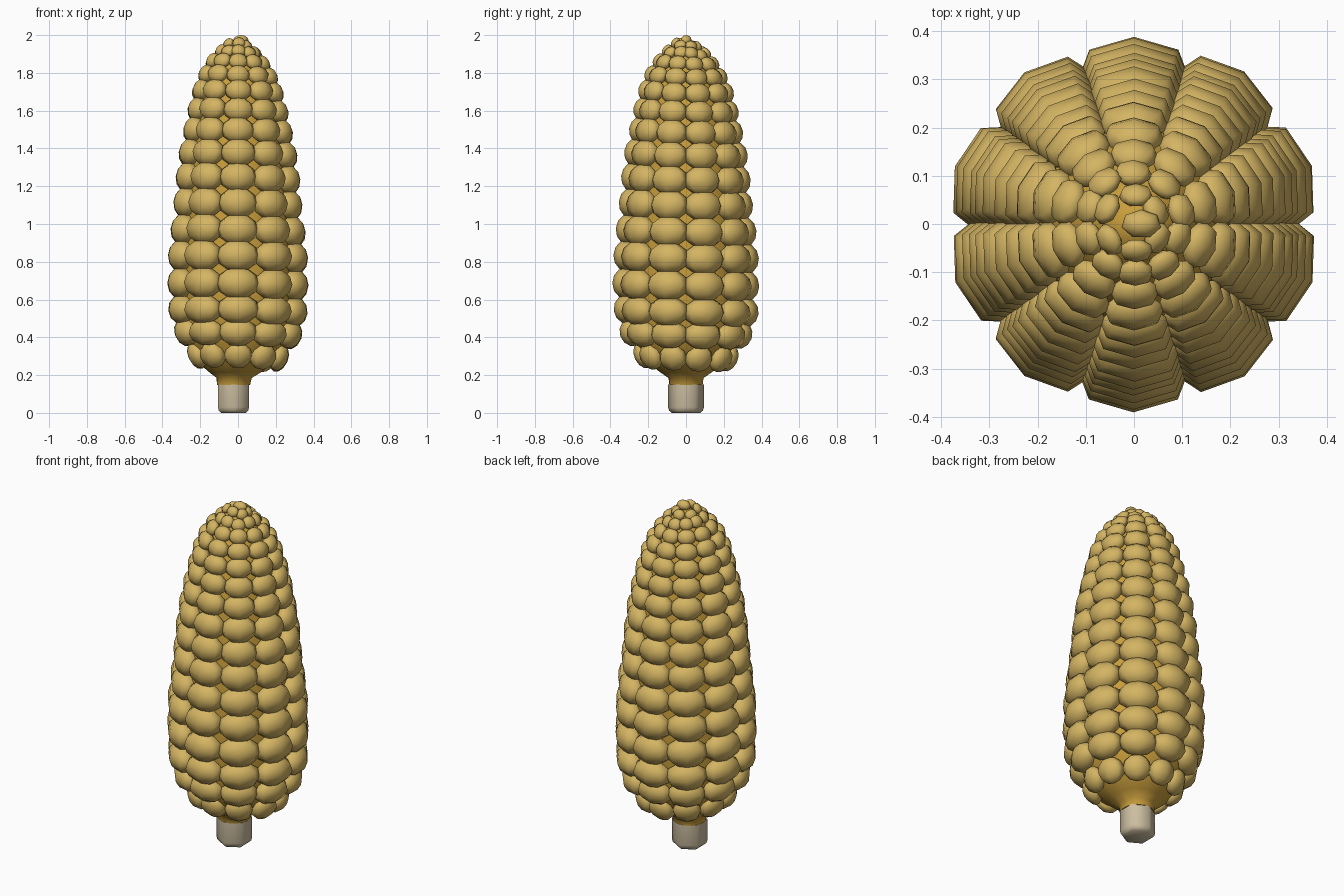
import bpy, bmesh, math, random
from mathutils import Matrix, Vector

if "Cube" in bpy.data.objects:
    bpy.data.objects.remove(bpy.data.objects["Cube"])

random.seed(4)


def material(name, rgb):
    m = bpy.data.materials.new(name)
    m.diffuse_color = (*rgb, 1)
    m.use_nodes = True
    m.node_tree.nodes["Principled BSDF"].inputs["Base Color"].default_value = m.diffuse_color
    return m


KERNEL = material("pale kernel yellow", (0.66, 0.46, 0.125))
CORE = material("golden core", (0.58, 0.34, 0.045))
STALK = material("cream stalk", (0.60, 0.51, 0.35))


def lathe(bm, profile, sides, phase=0.0, matrix=Matrix()):
    """Spin (radius, height, x offset) points, listed bottom to top."""
    rings = []
    for r, z, ox in profile:
        n = 1 if r < 1e-5 else sides
        rings.append([bm.verts.new(matrix @ Vector((
            ox + r * math.cos(phase + 2 * math.pi * i / sides),
            r * math.sin(phase + 2 * math.pi * i / sides), z))) for i in range(n)])
    for a, b in zip(rings, rings[1:]):
        for i in range(sides):
            j = (i + 1) % sides
            if len(a) == 1:
                bm.faces.new((a[0], b[j], b[i]))
            elif len(b) == 1:
                bm.faces.new((a[i], a[j], b[0]))
            else:
                bm.faces.new((a[i], a[j], b[j], b[i]))


def finish(bm, name, mat, angle=None):
    bmesh.ops.recalc_face_normals(bm, faces=bm.faces[:])
    for f in bm.faces:
        f.smooth = True
    if angle:
        for e in bm.edges:
            if len(e.link_faces) == 2 and e.calc_face_angle() > angle:
                e.smooth = False
    me = bpy.data.meshes.new(name)
    bm.to_mesh(me)
    bm.free()
    me.materials.append(mat)
    ob = bpy.data.objects.new(name, me)
    bpy.context.collection.objects.link(ob)
    return ob


# stalk: six-sided stub with a bevelled foot
bm = bmesh.new()
lathe(bm, [(0, 0, -.024), (.075, 0, -.024), (.09, .012, -.024), (.095, .03, -.024),
           (.095, .15, -.024), (0, .15, -.024)], 6, math.pi / 2)
finish(bm, "stalk", STALK, math.radians(65))

# core: lathed body under the kernels
bm = bmesh.new()
lathe(bm, [(0, .148, -.024), (.09, .148, -.024), (.095, .185, -.02), (.14, .215, -.015),
           (.21, .27, -.01), (.275, .38, 0), (.305, .5, 0), (.312, .65, 0), (.31, .85, 0),
           (.295, 1.05, 0), (.275, 1.25, 0), (.25, 1.45, 0), (.215, 1.62, 0),
           (.17, 1.76, 0), (.11, 1.87, 0), (.05, 1.94, 0), (0, 1.96, 0)], 12, math.pi / 10)
finish(bm, "core", CORE, math.radians(60))

# kernels: rows of (height, outer radius, half width, half height, count)
ROWS = [(.295, .275, .078, .072, 10), (.42, .352, .107, .075, 10), (.54, .384, .117, .078, 10),
        (.68, .389, .118, .083, 10), (.825, .386, .117, .083, 10), (.965, .373, .113, .082, 10),
        (1.105, .356, .108, .081, 10), (1.24, .343, .103, .078, 10),
        (1.37, .327, .098, .074, 10), (1.49, .303, .091, .069, 10),
        (1.60, .278, .083, .063, 10), (1.70, .252, .075, .057, 10),
        (1.785, .218, .065, .050, 10), (1.855, .175, .053, .043, 10),
        (1.91, .125, .040, .035, 10), (1.948, .080, .036, .030, 6)]
BALL = [(math.cos(math.radians(a)) if abs(a) < 90 else 0, math.sin(math.radians(a)), 0)
        for a in range(-90, 91, 30)]


def kernel(bm, centre, ang, tilt, half):
    m = (Matrix.Translation(centre) @ Matrix.Rotation(ang, 4, 'Z')
         @ Matrix.Rotation(-tilt, 4, 'Y') @ Matrix.Diagonal((*half, 1)))
    lathe(bm, BALL, 7, 0, m)


bm = bmesh.new()
for k, (z, r, w, h, count) in enumerate(ROWS):
    lo, hi = ROWS[max(k - 1, 0)], ROWS[min(k + 1, len(ROWS) - 1)]
    slope = math.atan2(lo[1] - hi[1], hi[0] - lo[0])
    tilt = max(-.6, min(.75, slope)) * .8
    d = .6 * w
    for i in range(count):
        ang = math.pi / 2 + 2 * math.pi * i / count
        jit = .006 if z > 1.88 else .0015
        c = Vector((math.cos(ang) * (r - d), math.sin(ang) * (r - d), z))
        c.z -= .008 * (math.cos(ang) + math.sin(ang))
        c += Vector([random.uniform(-jit, jit) for _ in range(3)])
        kernel(bm, c, ang, tilt, (d, w, h))
# single kernel on the tip
kernel(bm, Vector((.015, 0, 1.972)), math.pi / 2, 0, (.03, .042, .028))
finish(bm, "kernels", KERNEL)
